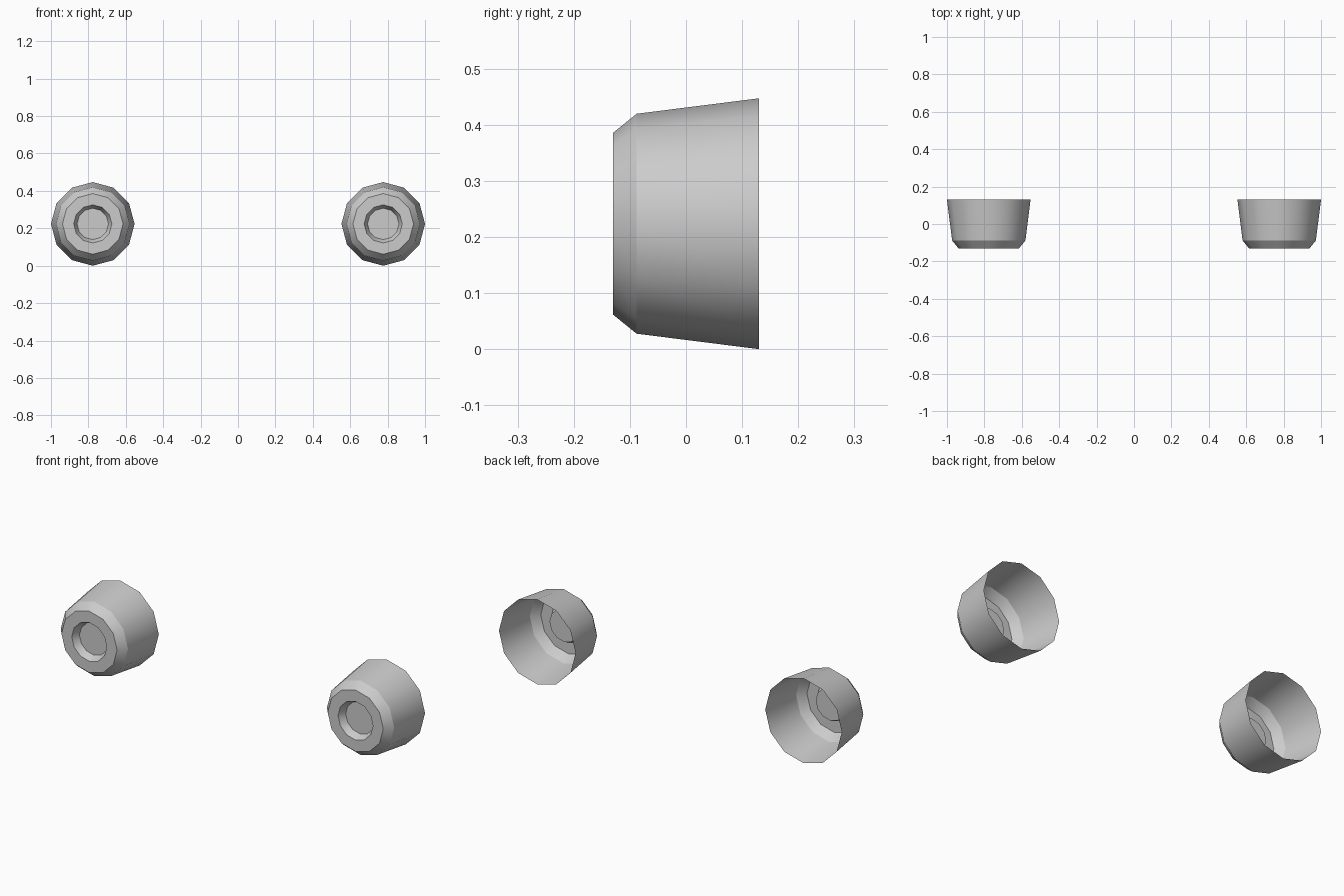
import bpy, bmesh
from math import cos, sin, pi, radians

cube = bpy.data.objects.get("Cube")
if cube:
    bpy.data.objects.remove(cube, do_unlink=True)

SIDES = 12
RADIUS = 0.2235
OFFSET = 1 - RADIUS

# Radius and depth of each ring, from the open back rim to the recessed floor
PROFILE = [(RADIUS, 0.13), (0.196, -0.088), (0.162, -0.13),
           (0.102, -0.13), (0.084, -0.092)]

grey = bpy.data.materials.new("plain grey")
grey.use_nodes = True
colour = (0.6, 0.6, 0.6, 1)
grey.diffuse_color = colour
grey.node_tree.nodes["Principled BSDF"].inputs["Base Color"].default_value = colour


def make_cup(name, x):
    """Thin open cup with a chamfered front and a round recess."""
    bm = bmesh.new()
    rings = []
    for r, y in PROFILE:
        angles = [2 * pi * i / SIDES for i in range(SIDES)]
        rings.append([bm.verts.new((r * cos(a), y, r * sin(a))) for a in angles])
    for outer, inner in zip(rings, rings[1:]):
        for i in range(SIDES):
            j = (i + 1) % SIDES
            bm.faces.new((outer[i], inner[i], inner[j], outer[j]))
    bm.faces.new(rings[-1])
    # Turn the shell outward, judged by the front-facing floor
    bmesh.ops.recalc_face_normals(bm, faces=bm.faces)
    bm.normal_update()
    bm.faces.ensure_lookup_table()
    if bm.faces[-1].normal.y > 0:
        bmesh.ops.reverse_faces(bm, faces=bm.faces)
    mesh = bpy.data.meshes.new(name)
    bm.to_mesh(mesh)
    bm.free()
    mesh.materials.append(grey)
    cup = bpy.data.objects.new(name, mesh)
    cup.location = (x, 0, RADIUS)
    bpy.context.collection.objects.link(cup)
    return cup


# Matching pair, smooth around the walls and sharp at the chamfers
cups = [make_cup("left_cup", OFFSET), make_cup("right_cup", -OFFSET)]
bpy.ops.object.select_all(action='DESELECT')
for cup in cups:
    cup.select_set(True)
bpy.context.view_layer.objects.active = cups[0]
bpy.ops.object.shade_smooth_by_angle(angle=radians(31))
